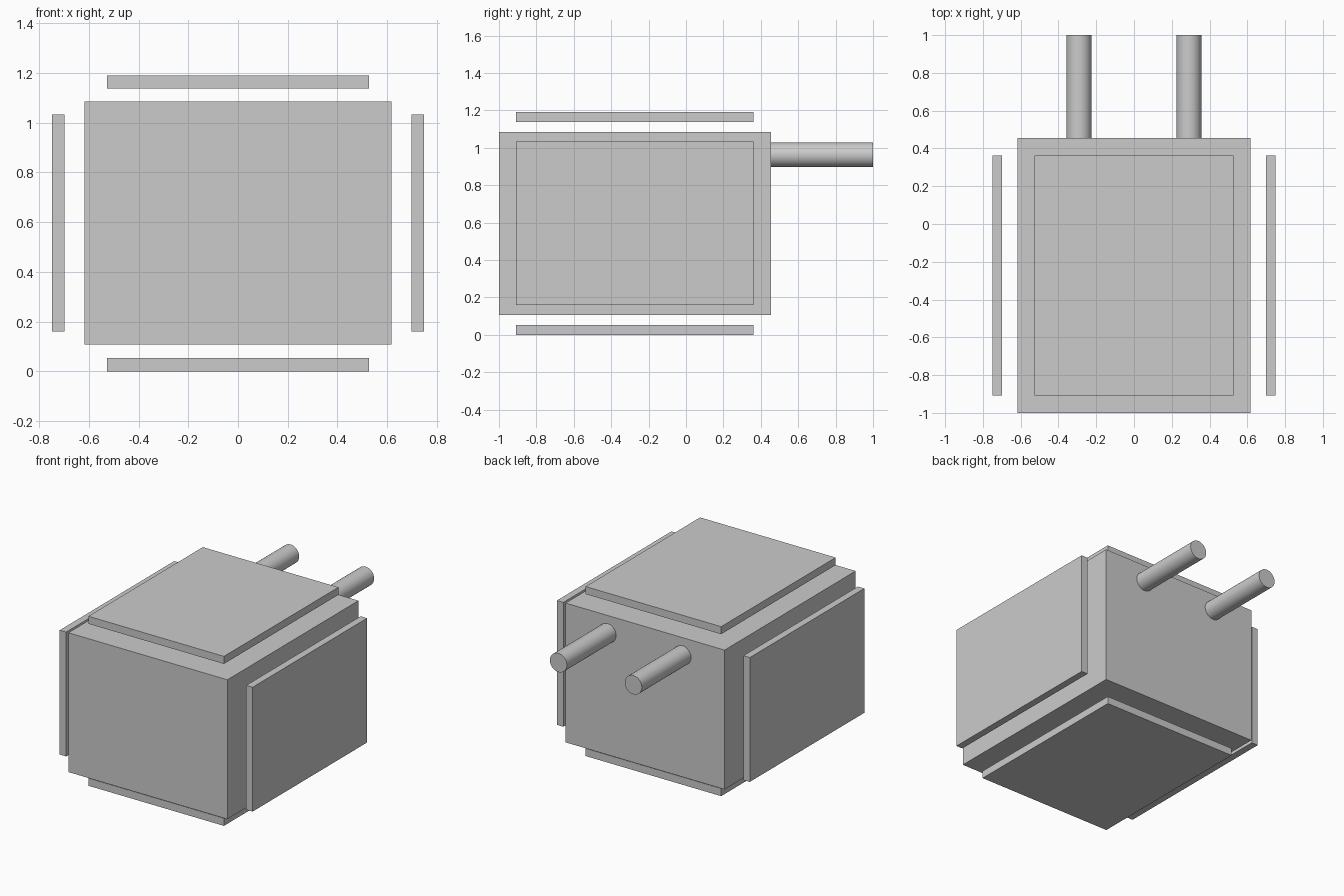
import bpy
from math import pi

if "Cube" in bpy.data.objects:
    bpy.data.objects.remove(bpy.data.objects["Cube"])

MID_Y = -0.273   # shared centre of body and plates
MID_Z = 0.596


def box(name, size, loc):
    bpy.ops.mesh.primitive_cube_add(size=1, location=loc)
    ob = bpy.context.object
    ob.name = name
    ob.scale = size
    bpy.ops.object.transform_apply(location=False, rotation=False, scale=True)
    return ob


# Main block
box("body", (1.235, 1.454, 0.978), (0, MID_Y, MID_Z))

# Floating plates above and below
for name, z in (("bottom_plate", 0.0265), ("top_plate", 1.1635)):
    box(name, (1.053, 1.27, 0.053), (0, MID_Y, z))

# Floating side plates and rear pipes, mirrored left and right
for side, s in (("left", -1), ("right", 1)):
    box(side + "_plate", (0.05, 1.27, 0.873), (s * 0.724, MID_Y, MID_Z))

    bpy.ops.mesh.primitive_cylinder_add(
        vertices=48, radius=0.066, depth=0.546,
        location=(s * 0.291, 0.727, 0.962), rotation=(pi / 2, 0, 0))
    bpy.context.object.name = side + "_pipe"
    bpy.ops.object.shade_smooth_by_angle()
